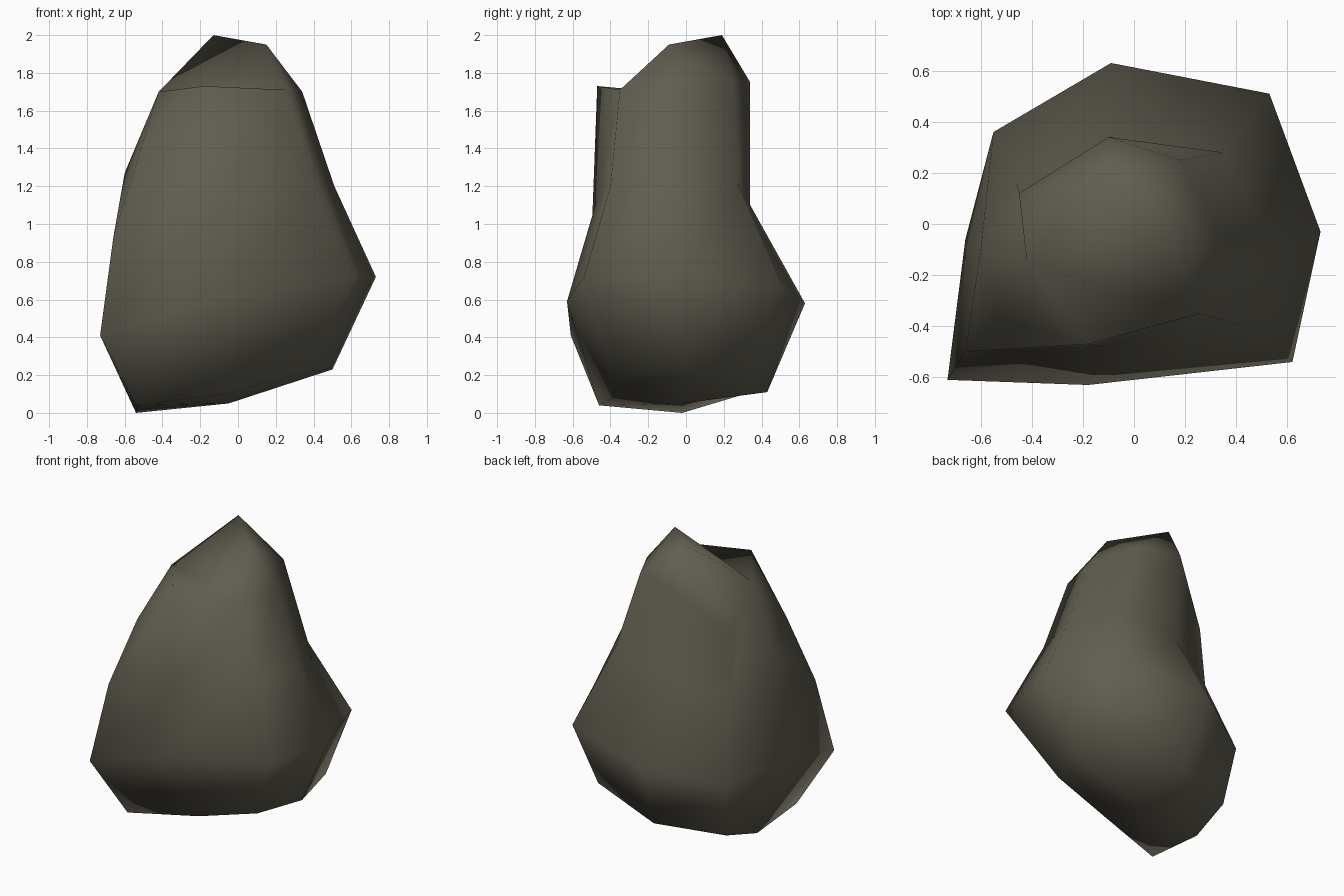
import bpy
import bmesh

default_cube = bpy.data.objects.get("Cube")
if default_cube:
    bpy.data.objects.remove(default_cube, do_unlink=True)

# One flat grey-brown stone colour
stone = bpy.data.materials.new("dark_grey_brown_stone")
stone.use_nodes = True
stone_colour = (0.12, 0.11, 0.08, 1)
stone.diffuse_color = stone_colour
shader = next(n for n in stone.node_tree.nodes if n.type == "BSDF_PRINCIPLED")
shader.inputs["Base Color"].default_value = stone_colour
shader.inputs["Roughness"].default_value = 0.9

# Boulder ridges, each running from foot, over belly and waist, to shoulder
ridges = {
    "back": [(-.05, .43, .11), (-.09, .63, .58), (-.07, .34, 1.1), (-.1, .34, 1.75)],
    "back_right": [(-.51, .28, .09), (-.55, .36, .48), (-.46, .16, 1), (-.45, .12, 1.43)],
    "right": [(-.54, -.02, 0), (-.66, -.06, .5), (-.6, -.1, 1.27), (-.42, -.14, 1.7)],
    "front_right": [(-.54, -.46, .04), (-.73, -.61, .41), (-.66, -.5, .93), (-.52, -.38, 1.38)],
    "front": [(-.06, -.35, .1), (-.18, -.63, .59), (-.12, -.48, 1.1), (-.18, -.47, 1.73)],
    "front_left": [(.37, -.31, .22), (.62, -.54, .72), (.42, -.4, 1.2), (.26, -.35, 1.71)],
    "left": [(.5, 0, .23), (.73, -.03, .72), (.51, -.05, 1.2), (.34, -.05, 1.7)],
    "back_left": [(.42, .38, .25), (.53, .51, .68), (.35, .28, 1.2), (.18, .25, 1.75)],
}

bm = bmesh.new()
columns = {name: [bm.verts.new(point) for point in path]
           for name, path in ridges.items()}
names = list(columns)

# Sides and underside
underside = bm.verts.new((-.05, -.02, .05))
for index, name in enumerate(names):
    here = columns[name]
    after = columns[names[(index + 1) % len(names)]]
    for lower, upper in zip(range(3), range(1, 4)):
        bm.faces.new((here[lower], after[lower], after[upper], here[upper]))
    bm.faces.new((underside, after[0], here[0]))

# Slanted crown with two summit corners above a front shelf
corner = {name: path[-1] for name, path in columns.items()}
corner["peak"] = bm.verts.new((.15, -.09, 1.95))
corner["apex"] = bm.verts.new((-.13, .19, 2))
crown_faces = [
    "front front_left right",
    "front_left peak right",
    "front_left left peak",
    "left back_left peak",
    "back_left apex peak",
    "back_left back apex",
    "back back_right apex",
    "back_right right apex",
    "right peak apex",
    "right front_right front",
]
for face in crown_faces:
    bm.faces.new([corner[name] for name in face.split()])

bmesh.ops.recalc_face_normals(bm, faces=bm.faces)
for face in bm.faces:
    face.smooth = True

mesh = bpy.data.meshes.new("boulder")
bm.to_mesh(mesh)
bm.free()
mesh.materials.append(stone)
boulder = bpy.data.objects.new("boulder", mesh)
bpy.context.collection.objects.link(boulder)
